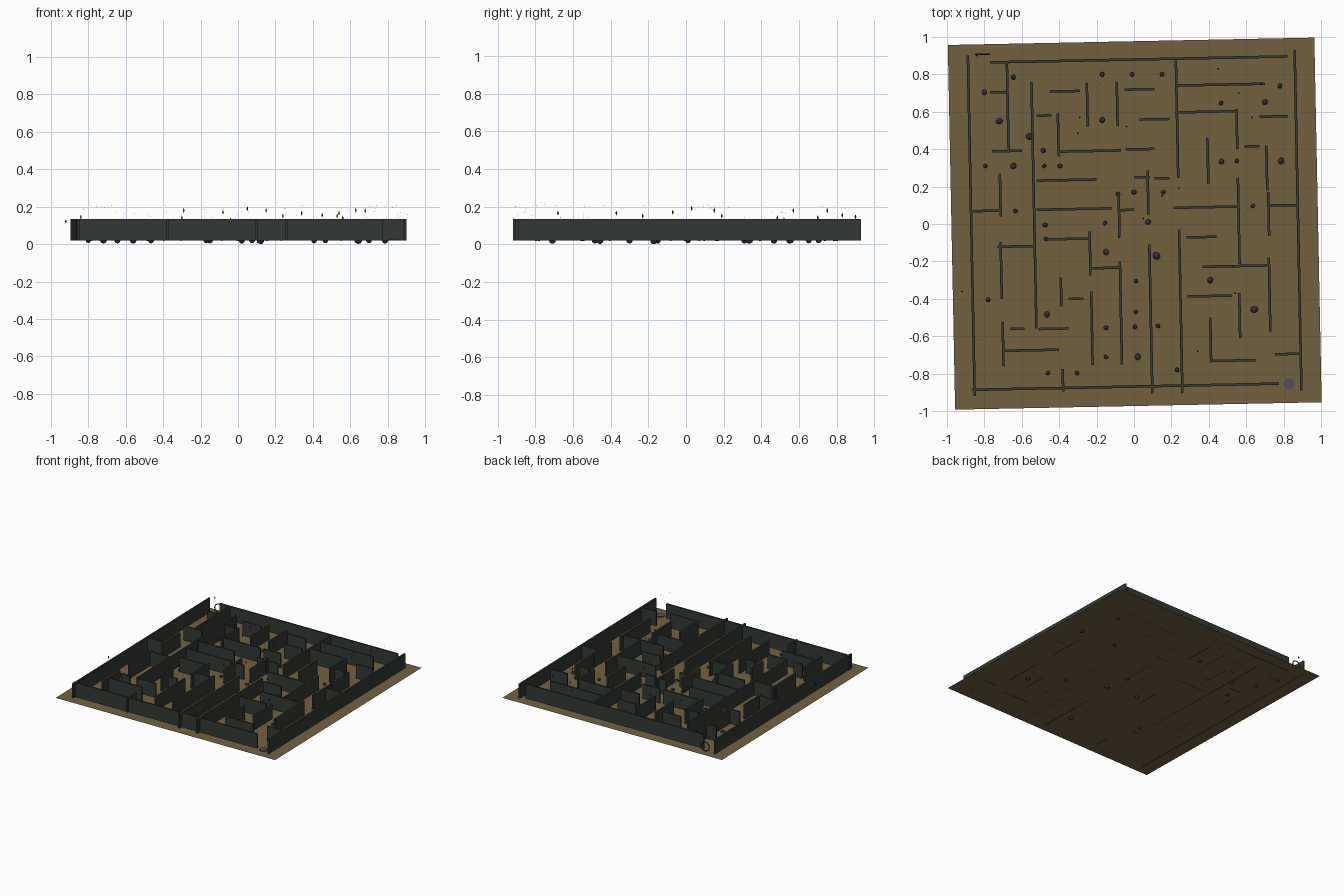
import bpy, bmesh, math, random
from mathutils import Matrix, Vector

random.seed(4)
TILT = math.radians(1.15)      # whole maze is turned slightly
FLOOR, TOP, THICK = 0.019, 0.135, 0.0135


def paint(name, rgb):
    m = bpy.data.materials.new(name)
    m.diffuse_color = (*rgb, 1)
    return m


SOIL = paint("soil", (0.17, 0.12, 0.05))
HEDGE = paint("hedge", (0.034, 0.041, 0.035))
STONE = paint("stone", (0.035, 0.033, 0.045))
RED = paint("dark_red", (0.09, 0.015, 0.02))
VIOLET = paint("violet", (0.085, 0.07, 0.12))


def finish(name, bm, mat):
    me = bpy.data.meshes.new(name)
    bm.to_mesh(me)
    bm.free()
    ob = bpy.data.objects.new(name, me)
    me.materials.append(mat)
    bpy.context.collection.objects.link(ob)
    return ob


def place(x, y, z, sx=1, sy=1, sz=1, rot=TILT):
    return (Matrix.Translation((x, y, z)) @ Matrix.Rotation(rot, 4, 'Z')
            @ Matrix.Diagonal((sx, sy, sz, 1)))


# Ground sheet
bm = bmesh.new()
bmesh.ops.create_grid(bm, x_segments=1, y_segments=1, size=0.5,
                      matrix=place(0.004, 0.002, FLOOR, 1.96, 1.95, 1))
finish("ground", bm, SOIL)

# Walls running left-right: x start, x end, y
ACROSS = [
    (-.77, .82, .88), (-.77, -.68, .705), (-.45, -.29, .71), (-.05, .11, .72),
    (.22, .70, .745), (.22, .55, .6), (.03, .19, .56), (.67, .82, .575),
    (-.52, -.44, .58), (-.76, -.60, .39), (-.40, -.07, .39), (-.045, .11, .4),
    (.59, .67, .415), (-.52, -.2, .235), (0, .085, .25), (.11, .19, .245),
    (-.87, -.71, .07), (-.52, -.12, .08), (-.08, 0, .075), (.21, .56, .09),
    (.715, .87, .1), (.28, .44, -.07), (-.73, -.53, -.12), (-.47, -.235, -.08),
    (-.23, -.075, -.235), (.365, .72, -.225), (-.35, -.27, -.4), (.285, .525, -.385),
    (-.66, -.585, -.56), (-.51, -.35, -.56), (-.70, -.4, -.675), (.41, .65, -.73),
    (.755, .89, -.695), (-.865, .775, -.87)]
# Walls running front-back: x, y start, y end
ALONG = [
    (-.87, .90, -.92), (.877, .93, -.89), (-.675, .855, .395), (-.535, .76, -.56),
    (-.25, .755, .52), (-.09, .76, .525), (.23, .875, .245), (-.405, .59, .36),
    (.55, .615, .4), (.395, .46, .215), (.71, .42, .18), (-.715, .27, .04),
    (.075, .285, .05), (-.08, .165, -.07), (.56, .245, -.215), (.72, .17, -.065),
    (-.71, -.095, -.4), (-.235, -.04, -.275), (-.39, -.285, -.44), (-.225, -.36, -.755),
    (-.07, -.2, -.75), (.09, -.11, -.905), (.25, -.03, -.905), (.725, -.18, -.575),
    (.565, -.37, -.61), (.41, -.5, -.74), (-.70, -.525, -.76), (-.38, -.775, -.895)]
H, MID = TOP - FLOOR, (TOP + FLOOR) / 2
bm = bmesh.new()
for x0, x1, y in ACROSS:
    bmesh.ops.create_cube(bm, size=1, matrix=place((x0 + x1) / 2, y, MID, x1 - x0, THICK, H))
finish("walls_across", bm, HEDGE)
bm = bmesh.new()
for x, y0, y1 in ALONG:
    bmesh.ops.create_cube(bm, size=1, matrix=place(x, (y0 + y1) / 2, MID, THICK, y0 - y1, H))
finish("walls_along", bm, HEDGE)

# Large stones sunk into the floor: x, y, radius
SUNK = [(-.80, .705, .014), (-.72, .55, .017), (-.56, .467, .017), (-.645, .31, .016),
        (.075, .01, .015), (-.15, -.15, .016), (.12, -.17, .02), (.02, -.71, .017),
        (-.465, -.483, .016), (.407, -.30, .016), (.643, -.457, .019), (.786, .337, .017),
        (.467, .334, .015), (.70, .652, .015), (-.17, .556, .015)]
# Small stones resting on the floor: x, y
RESTING = [
    (-.645, .785), (-.17, .80), (-.01, .80), (.15, .80), (-.485, .393), (-.48, .31),
    (-.396, .31), (-.795, .31), (-.635, .07), (-.475, -.005), (-.47, -.08), (-.085, .16),
    (0, .17), (.157, .17), (-.155, .005), (.01, -.305), (.01, -.47), (.005, -.55),
    (-.15, -.555), (.128, -.545), (-.15, -.71), (-.46, -.797), (-.305, -.797),
    (.23, -.78), (-.78, -.405), (.636, .096), (.55, .337), (.78, .738), (.465, .647)]


def stone(bm, x, y, z, r):
    m = place(x, y, z, r * 1.08, r * .95, r * .95, random.uniform(0, 6))
    bmesh.ops.create_icosphere(bm, subdivisions=2, radius=1, matrix=m)


bm = bmesh.new()
for x, y, r in SUNK:
    stone(bm, x, y, FLOOR, r)
finish("sunken_stones", bm, STONE)
bm = bmesh.new()
for x, y in RESTING:
    r = random.uniform(.011, .013)
    stone(bm, x, y, FLOOR + r * .8, r)
finish("resting_stones", bm, STONE)

# Hovering crystals: slim double-ended spindles
CRYSTALS = [(-.92, -.36, .12), (-.29, .57, .18), (-.08, -.07, .17), (.05, .03, .19),
            (.15, .15, .18), (.34, -.68, .165), (.45, .83, .155), (.24, .19, .15),
            (.53, -.23, .15), (.54, -.37, .165), (.63, .57, .18), (.68, .75, .178),
            (-.84, .90, .145), (-.30, .485, .14), (-.04, .52, .13), (.56, .70, .14)]
bm = bmesh.new()
for x, y, z in CRYSTALS:
    for s in (1, -1):
        bmesh.ops.create_cone(bm, segments=6, radius1=.005, radius2=0, depth=.014,
                              matrix=place(x, y, z + s * .007, 1, 1, s))
bmesh.ops.recalc_face_normals(bm, faces=bm.faces)
finish("hovering_crystals", bm, RED)

# Drifting dust specks
bm = bmesh.new()
for i in range(40):
    bmesh.ops.create_icosphere(bm, subdivisions=1, radius=.0018, matrix=place(
        random.uniform(-.93, .93), random.uniform(-.93, .93), random.uniform(.14, .21)))
finish("dust_specks", bm, STONE)

# Start disc in the front right opening
bm = bmesh.new()
bmesh.ops.create_cone(bm, cap_ends=True, segments=24, radius1=.03, radius2=.03,
                      depth=.006, matrix=place(.83, -.855, FLOOR + .003))
finish("start_disc", bm, VIOLET)

# Upright ring in the back left opening
bpy.ops.mesh.primitive_torus_add(major_segments=24, minor_segments=8, major_radius=.036,
                                 minor_radius=.004, location=(-.81, .908, .063),
                                 rotation=(math.pi / 2, 0, TILT))
ring = bpy.context.object
ring.name = "exit_ring"
ring.data.materials.append(STONE)
bpy.ops.object.shade_smooth_by_angle()
